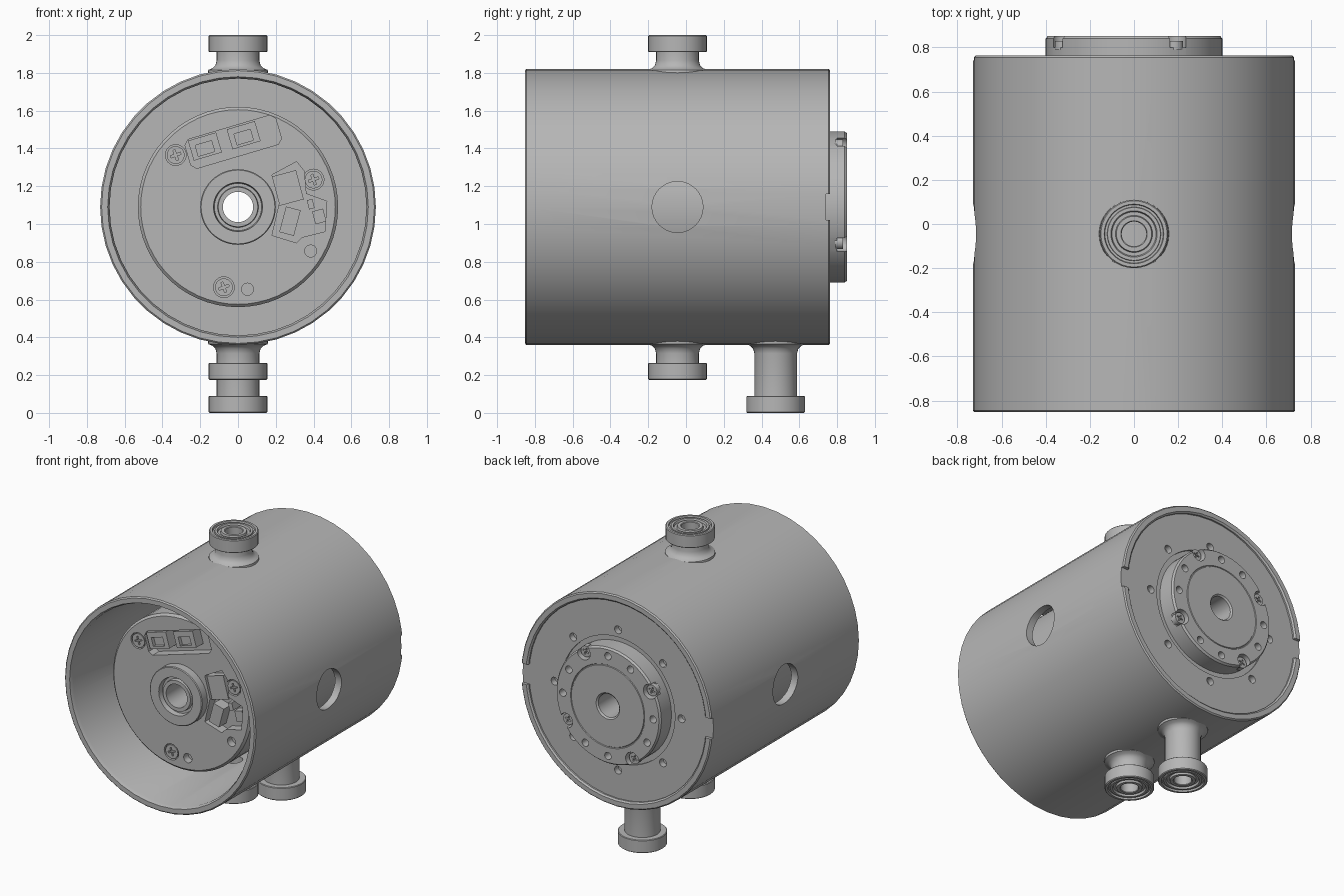
import bpy
import bmesh
from math import cos, sin, pi, radians
from mathutils import Matrix, Vector

if "Cube" in bpy.data.objects:
    bpy.data.objects.remove(bpy.data.objects["Cube"])

CZ = 1.09                      # height of the main axis
FRONT, BACK = -0.62, 0.853     # motor face, output hub face

steel = bpy.data.materials.new("steel_grey")
steel.use_nodes = True
GREY = (0.47, 0.47, 0.47, 1)
steel.diffuse_color = GREY
steel.node_tree.nodes["Principled BSDF"].inputs["Base Color"].default_value = GREY

# Frames: local (a, b, depth) to world
ALONG_Y = Matrix(((1, 0, 0, 0), (0, 0, 1, 0), (0, 1, 0, CZ), (0, 0, 0, 1)))
ALONG_X = Matrix(((0, 0, 1, 0), (1, 0, 0, 0), (0, 1, 0, CZ), (0, 0, 0, 1)))


def along_z(y, sign):
    return Matrix(((1, 0, 0, 0), (0, 1, 0, y), (0, 0, sign, CZ), (0, 0, 0, 1)))


def finish(name, bm, frame):
    bm.transform(frame)
    bmesh.ops.recalc_face_normals(bm, faces=bm.faces[:])
    mesh = bpy.data.meshes.new(name)
    bm.to_mesh(mesh)
    bm.free()
    mesh.materials.append(steel)
    obj = bpy.data.objects.new(name, mesh)
    bpy.context.collection.objects.link(obj)
    return obj


def lathe(name, profile, frame, sides):
    """Spin a closed (radius, depth) profile into a ring-shaped solid."""
    bm = bmesh.new()
    rings = []
    for i in range(sides):
        t = 2 * pi * i / sides
        rings.append([bm.verts.new((r * cos(t), r * sin(t), d)) for r, d in profile])
    n = len(profile)
    for i in range(sides):
        p, q = rings[i], rings[(i + 1) % sides]
        for j in range(n):
            k = (j + 1) % n
            bm.faces.new((p[j], p[k], q[k], q[j]))
    return finish(name, bm, frame)


def prism(name, pts, lo, hi, frame=ALONG_Y):
    bm = bmesh.new()
    a = [bm.verts.new((x, y, lo)) for x, y in pts]
    b = [bm.verts.new((x, y, hi)) for x, y in pts]
    bm.faces.new(a)
    bm.faces.new(b)
    for i in range(len(pts)):
        k = (i + 1) % len(pts)
        bm.faces.new((a[i], a[k], b[k], b[i]))
    return finish(name, bm, frame)


def disc(x, y, r, sides=24):
    return [(x + r * cos(2 * pi * i / sides), y + r * sin(2 * pi * i / sides))
            for i in range(sides)]


def rect(x, y, w, h, angle=0, bevel=0):
    c, s = cos(radians(angle)), sin(radians(angle))
    w, h = w / 2, h / 2
    if bevel:
        pts = [(w - bevel, -h), (w, bevel - h), (w, h - bevel), (w - bevel, h),
               (bevel - w, h), (-w, h - bevel), (-w, bevel - h), (bevel - w, -h)]
    else:
        pts = [(w, -h), (w, h), (-w, h), (-w, -h)]
    return [(x + c * u - s * v, y + s * u + c * v) for u, v in pts]


def cut(obj, *args):
    """Subtract a prism from an object."""
    cutter = prism("cutter", *args)
    cutter.hide_render = True
    mod = obj.modifiers.new("cut", "BOOLEAN")
    mod.operation, mod.solver, mod.object = "DIFFERENCE", "EXACT", cutter
    bpy.context.view_layer.objects.active = obj
    bpy.ops.object.modifier_apply(modifier=mod.name)
    bpy.data.objects.remove(cutter)


def polar(r, degrees):
    return r * cos(radians(degrees)), r * sin(radians(degrees))


def screw(name, x, z, r, base, top):
    """Cross-head screw whose head points from base toward top."""
    head = prism(name, disc(x, z, r, 20), base, top)
    out = 0.02 if top > base else -0.02
    for w, h in ((1.2, 0.25), (0.25, 1.2)):
        cut(head, rect(x, z, w * r, h * r, 20), top - out * 0.6, top + out)


# Tube housing, open at the front
housing = lathe("housing_tube", [
    (0.69, -0.853), (0.722, -0.853), (0.73, -0.845), (0.73, 0.755),
    (0.722, 0.763), (0.69, 0.763), (0.68, 0.753), (0.68, -0.83)], ALONG_Y, 44)
cut(housing, disc(-0.045, 0, 0.135, 32), -1, 1, ALONG_X)
cut(housing, rect(0, 0, 2, 0.14), 0.742, 0.9)

# Motor core, back flange and output hub as one turned body
core = lathe("motor_core", [
    (0.08, -0.67), (0.105, -0.67), (0.108, -0.645), (0.125, -0.645),
    (0.13, -0.68), (0.195, -0.68), (0.2, -0.675), (0.2, FRONT),
    (0.515, FRONT), (0.53, -0.605), (0.53, 0.68), (0.7, 0.68),
    (0.7, 0.742), (0.435, 0.742), (0.435, 0.73), (0.4, 0.73),
    (0.4, 0.84), (0.39, BACK), (0.285, BACK), (0.282, 0.848),
    (0.278, 0.848), (0.275, BACK), (0.09, BACK), (0.08, 0.843)], ALONG_Y, 60)

# Connector windows in the motor face
window = rect(-0.025, 0.345, 0.5, 0.16, 16.5, 0.025)
side_window = [(0.18, 0.17), (0.31, 0.24), (0.35, 0.19), (0.36, 0.07), (0.47, 0.03),
               (0.46, -0.13), (0.34, -0.16), (0.31, -0.19), (0.18, -0.15), (0.22, 0.02)]
for shape in (window, side_window):
    cut(core, shape, -0.55, -0.75)

# Sockets and small components inside the windows
for label, x, z in (("left", 0.03, 0.38), ("right", -0.175, 0.32)):
    socket = prism("socket_" + label, rect(x, z, 0.155, 0.11, 16.5), -0.545, -0.625)
    cut(socket, rect(x, z - 0.01, 0.09, 0.06, 16.5), -0.60, -0.7)
for i, (x, z, w, h, angle) in enumerate((
        (0.26, 0.10, 0.14, 0.16, 15), (0.275, -0.075, 0.08, 0.14, -15),
        (0.43, -0.05, 0.06, 0.07, 15), (0.385, 0.015, 0.03, 0.05, 15))):
    prism(f"component_{i + 1}", rect(x, z, w, h, angle), -0.545, (-0.6, -0.63)[i % 2])

# Motor face screws and plain holes
for i, (x, z) in enumerate(((-0.33, 0.275), (0.4, 0.145), (-0.075, -0.425))):
    cut(core, disc(x, z, 0.055), -0.595, -0.75)
    screw(f"face_screw_{i + 1}", x, z, 0.047, -0.59, -0.617)
for x, z in ((0.385, -0.233), (0.05, -0.435)):
    cut(core, disc(x, z, 0.032, 16), -0.57, -0.75)

# Output hub: twelve places, every third one an edge pocket with a screw
for i in range(12):
    if i % 3 == 2:
        x, z = polar(0.37, i * 30)
        cut(core, disc(x, z, 0.05), 0.8, 0.95)
        screw(f"hub_screw_{i // 3 + 1}", x, z, 0.038, 0.79, 0.83)
    else:
        cut(core, disc(*polar(0.345, i * 30), 0.025, 16), 0.79, 0.95)

# Flange bolt holes
for i in range(8):
    cut(core, disc(*polar(0.485, i * 45), 0.027, 16), 0.7, 0.78)


# Posts ending in ball bearings, bored through the housing wall
def post(name, y, sign, end):
    frame = along_z(y, sign)
    cut(housing, disc(0, 0, 0.056, 32), 0.55, 0.9, frame)
    lathe(name, [
        (0.056, 0.7), (0.16, 0.7), (0.157, 0.726), (0.135, 0.735), (0.12, 0.75),
        (0.113, 0.775), (0.113, end - 0.09), (0.151, end - 0.09), (0.155, end - 0.086),
        (0.155, end - 0.005), (0.15, end), (0.135, end), (0.132, end - 0.012),
        (0.122, end - 0.012), (0.12, end - 0.004), (0.105, end - 0.004),
        (0.1, end - 0.018), (0.084, end - 0.018), (0.08, end - 0.004),
        (0.06, end - 0.004), (0.056, end - 0.008)], frame, 36)


post("top_post", -0.045, 1, 2 - CZ)
post("bottom_post", -0.045, -1, 0.915)
post("rear_bottom_post", 0.475, -1, CZ)

# Smooth shading with sharp edges kept
for obj in bpy.context.view_layer.objects:
    obj.select_set(obj.type == "MESH")
bpy.context.view_layer.objects.active = housing
bpy.ops.object.shade_smooth_by_angle(angle=radians(30))
